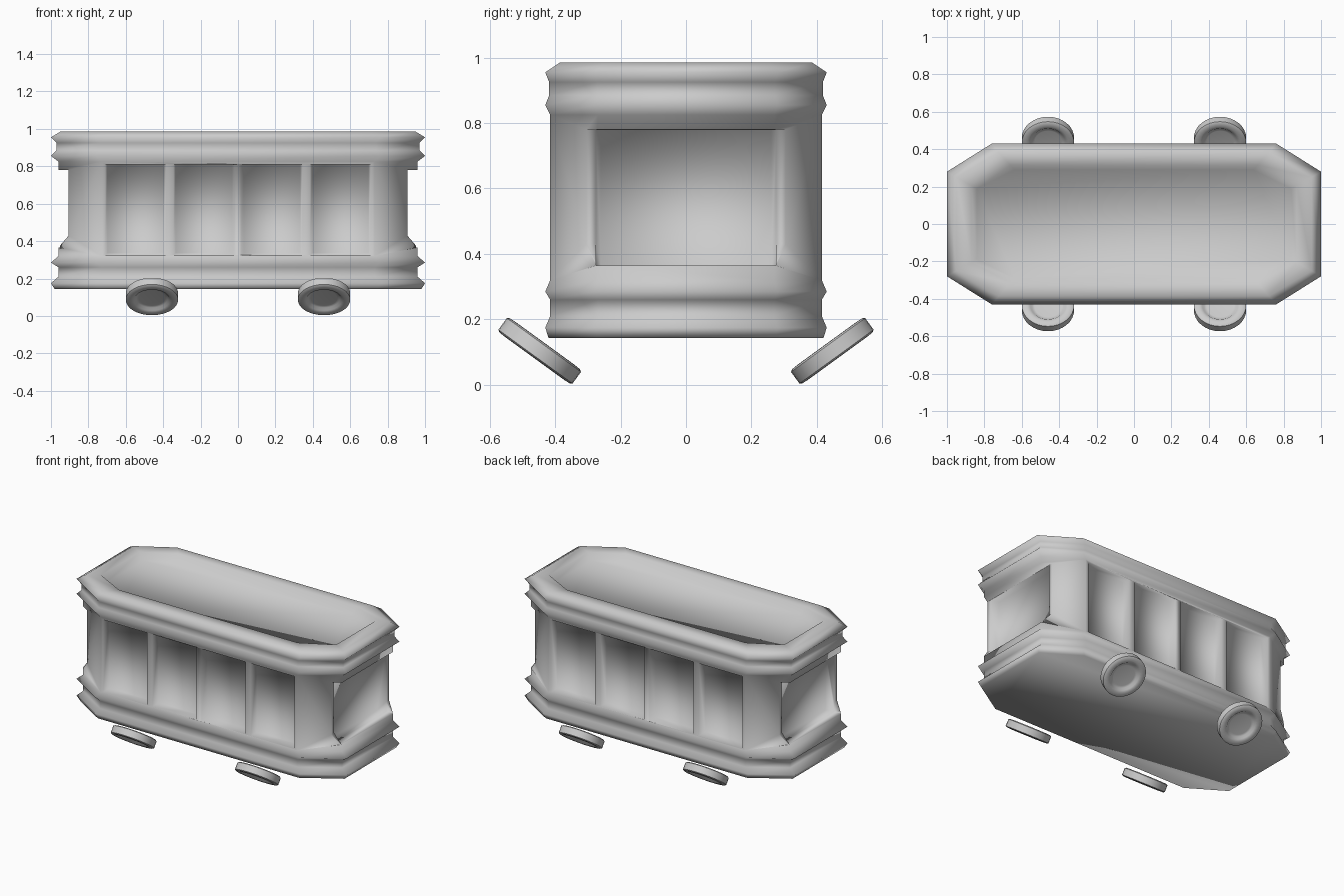
import bpy, bmesh, math
from mathutils import Matrix

if "Cube" in bpy.data.objects:
    bpy.data.objects.remove(bpy.data.objects["Cube"])


def add_object(name, bm, angle=40):
    bmesh.ops.recalc_face_normals(bm, faces=bm.faces)
    mesh = bpy.data.meshes.new(name)
    bm.to_mesh(mesh)
    bm.free()
    obj = bpy.data.objects.new(name, mesh)
    bpy.context.collection.objects.link(obj)
    if angle:
        smooth(obj, angle)
    return obj


def smooth(obj, angle):
    bpy.ops.object.select_all(action='DESELECT')
    bpy.context.view_layer.objects.active = obj
    obj.select_set(True)
    bpy.ops.object.shade_smooth_by_angle(angle=math.radians(angle))


def loft(bm, rings, cap=True):
    loops = [[bm.verts.new(p) for p in ring] for ring in rings]
    n = len(loops[0])
    for a, b in zip(loops, loops[1:]):
        for i in range(n):
            j = (i + 1) % n
            bm.faces.new((a[i], a[j], b[j], b[i]))
    if cap:
        bm.faces.new(loops[0][::-1])
        bm.faces.new(loops[-1])


def octagon(hx, hy, z):
    a, b = 0.76 * hx, 0.65 * hy
    return [(a, -hy, z), (hx, -b, z), (hx, b, z), (a, hy, z),
            (-a, hy, z), (-hx, b, z), (-hx, -b, z), (-a, -hy, z)]


def cut(body, bm):
    cutter = add_object("window_cutter", bm, angle=0)
    mod = body.modifiers.new("windows", 'BOOLEAN')
    mod.operation = 'DIFFERENCE'
    mod.solver = 'EXACT'
    mod.object = cutter
    bpy.context.view_layer.objects.active = body
    bpy.ops.object.modifier_apply(modifier=mod.name)
    bpy.data.objects.remove(cutter)


# car body: octagonal shell with ridged trims and a shallow roof tray
profile = [(.98, .42, .143), (1, .43, .175), (.96, .415, .21), (.96, .415, .26),
           (1, .43, .285), (.96, .415, .32), (.96, .415, .825), (1, .43, .855),
           (.97, .418, .885), (.97, .418, .925), (1, .43, .955), (.95, .385, .985),
           (.87, .315, .985), (.84, .29, .94)]
bm = bmesh.new()
loft(bm, [octagon(*p) for p in profile])
body = add_object("car_body", bm, angle=0)

# side windows (tapered pockets) and end openings
bm = bmesh.new()
for s in (-1, 1):
    for x0, x1 in ((-.71, -.385), (-.345, -.02), (.02, .345), (.385, .71)):
        rings = []
        for y, d in ((.365, .012), (.415, 0), (.5, 0)):
            rings.append([(x0 + d, s * y, .325 + d), (x1 - d, s * y, .325 + d),
                          (x1 - d, s * y, .81), (x0 + d, s * y, .81)])
        loft(bm, rings)
end = [(1.1, .36), (.965, .36), (.905, .43), (.905, .78), (1.1, .78)]
for s in (-1, 1):
    loft(bm, [[(s * x, y, z) for x, z in end] for y in (-.5, .5)])
cut(body, bm)

# deeper recess in each end window
bm = bmesh.new()
for s in (-1, 1):
    loft(bm, [[(s * x, -w, .365), (s * x, w, .365), (s * x, w, .779), (s * x, -w, .779)]
              for x, w in ((.85, .26), (.905, .275), (1.1, .275))])
cut(body, bm)
smooth(body, 180)

# wheels: dished discs, tilted so their outer faces look down
half = [(.07, .010), (.085, .012), (.095, .024), (.11, .028), (.132, .027), (.14, .022)]
wheel_profile = [(r, -h) for r, h in half] + half[::-1]
SEG = 32
for fy, row in ((-1, "front"), (1, "back")):
    for fx, col in ((-1, "left"), (1, "right")):
        bm = bmesh.new()
        loft(bm, [[(r * math.cos(2 * math.pi * i / SEG), r * math.sin(2 * math.pi * i / SEG), h)
                   for i in range(SEG)] for r, h in wheel_profile])
        tilt = Matrix.Rotation(fy * math.radians(36), 4, 'X')
        place = Matrix.Translation((fx * .46, fy * .447, .104))
        bmesh.ops.transform(bm, matrix=place @ tilt, verts=bm.verts)
        add_object(f"{row}_{col}_wheel", bm, 50)
